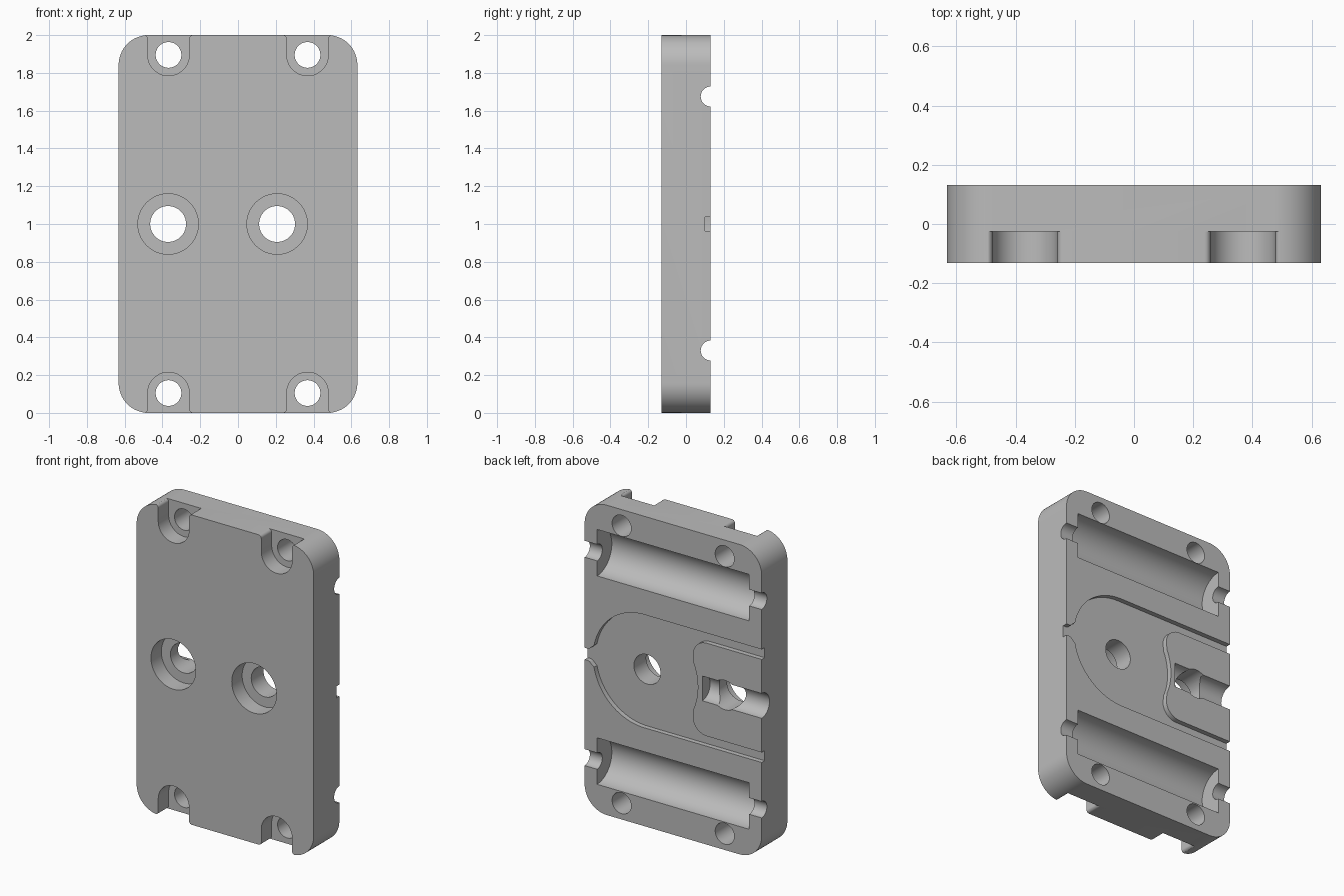
import bpy, bmesh
from math import cos, sin, radians

old = bpy.data.objects.get("Cube")
if old:
    bpy.data.objects.remove(old, do_unlink=True)

HALF_W, HALF_T, HEIGHT = 0.632, 0.131, 2.0
CORNER = 0.158
MID = HEIGHT / 2
FLOOR = -0.025            # depth reached by the front counterbores

grey = bpy.data.materials.new("plain grey")
grey.use_nodes = True
COLOUR = (0.5, 0.5, 0.5, 1)
grey.diffuse_color = COLOUR
grey.node_tree.nodes["Principled BSDF"].inputs["Base Color"].default_value = COLOUR


def arc(cx, cy, r, start, end, steps):
    angles = [radians(start + (end - start) * i / steps) for i in range(steps + 1)]
    return [(cx + r * cos(a), cy + r * sin(a)) for a in angles]


def circle(cx, cy, r, steps=64):
    return arc(cx, cy, r, 0, 360, steps)[:-1]


def prism(name, profile, start, end, axis="Y"):
    """Extrude an (x, z) profile along y, or a (y, z) profile along x."""
    def place(p, d):
        return (p[0], d, p[1]) if axis == "Y" else (d, p[0], p[1])
    bm = bmesh.new()
    face = bm.faces.new([bm.verts.new(place(p, start)) for p in profile])
    new = bmesh.ops.extrude_face_region(bm, geom=[face])["geom"]
    shift = place((0, 0), end - start)
    bmesh.ops.translate(bm, vec=shift, verts=[v for v in new if isinstance(v, bmesh.types.BMVert)])
    bmesh.ops.recalc_face_normals(bm, faces=bm.faces)
    mesh = bpy.data.meshes.new(name)
    bm.to_mesh(mesh)
    bm.free()
    mesh.materials.append(grey)
    obj = bpy.data.objects.new(name, mesh)
    bpy.context.collection.objects.link(obj)
    return obj


# Rounded plate
outline = []
for cx, cz, a in ((1, 1, 0), (-1, 1, 90), (-1, -1, 180), (1, -1, 270)):
    outline += arc(cx * (HALF_W - CORNER), MID + cz * (MID - CORNER), CORNER, a, a + 90, 16)
plate = prism("mounting_plate", outline, -HALF_T, HALF_T)
cutters = []


def cut(*args):
    cutters.append(prism("cutter", *args))


# Corner screw holes, with counterbores open to the ends through rounded mouths
mouth = 0.105
side = [(0.13, 0.2)] + arc(0.13, mouth - 0.02, 0.02, 90, 180, 6)
slot = side + arc(0, 0, 0.11, 0, -180, 32) + [(-x, z) for x, z in reversed(side)]
for x in (-0.368, 0.368):
    for sign in (-1, 1):
        z = MID + sign * (MID - mouth)
        cut(circle(x, z, 0.068), -0.3, 0.3)
        cut([(x + u, z + sign * v) for u, v in slot], -0.3, FLOOR)

# Middle screw holes with round counterbores
for x in (-0.37, 0.207):
    cut(circle(x, MID, 0.095), -0.3, 0.3)
    cut(circle(x, MID, 0.16), -0.3, FLOOR)

# Long half-round troughs on the back, with narrow necks at both ends
for z in (0.33, 1.675):
    cut(circle(HALF_T, z, 0.15), -0.543, 0.543, "X")
    cut(circle(HALF_T, z, 0.053), -0.8, 0.8, "X")

# Shallow recess on the back, leaving a raised tongue with a hollowed end
half = [(0.7, 0.038), (0.612, 0.038)] + arc(0.612, 0.068, 0.03, -90, -150, 4)
half += arc(0.207, 0, 0.365, 11, 90, 24)
half += [(-0.7, 0.365), (-0.7, 0.3)]
half += arc(-0.24, 0.2, 0.1, 90, 0, 10)
half += arc(0.207, 0, 0.383, 157, 180, 8)
recess = half + [(x, -z) for x, z in reversed(half[:-1])]
cut([(x, MID + z) for x, z in recess], 0.1, 0.3)

# Half-round channel along the tongue
cut(circle(HALF_T, MID, 0.08), -0.8, -0.208, "X")

# Apply the cuts one by one and discard the cutters
bpy.context.view_layer.objects.active = plate
for cutter in cutters:
    cutter.hide_render = True
    mod = plate.modifiers.new("cut", "BOOLEAN")
    mod.operation, mod.solver, mod.object = "DIFFERENCE", "EXACT", cutter
    bpy.ops.object.modifier_apply(modifier=mod.name)
    bpy.data.objects.remove(cutter, do_unlink=True)

bpy.ops.object.select_all(action="DESELECT")
plate.select_set(True)
bpy.ops.object.shade_smooth_by_angle(angle=radians(30))
